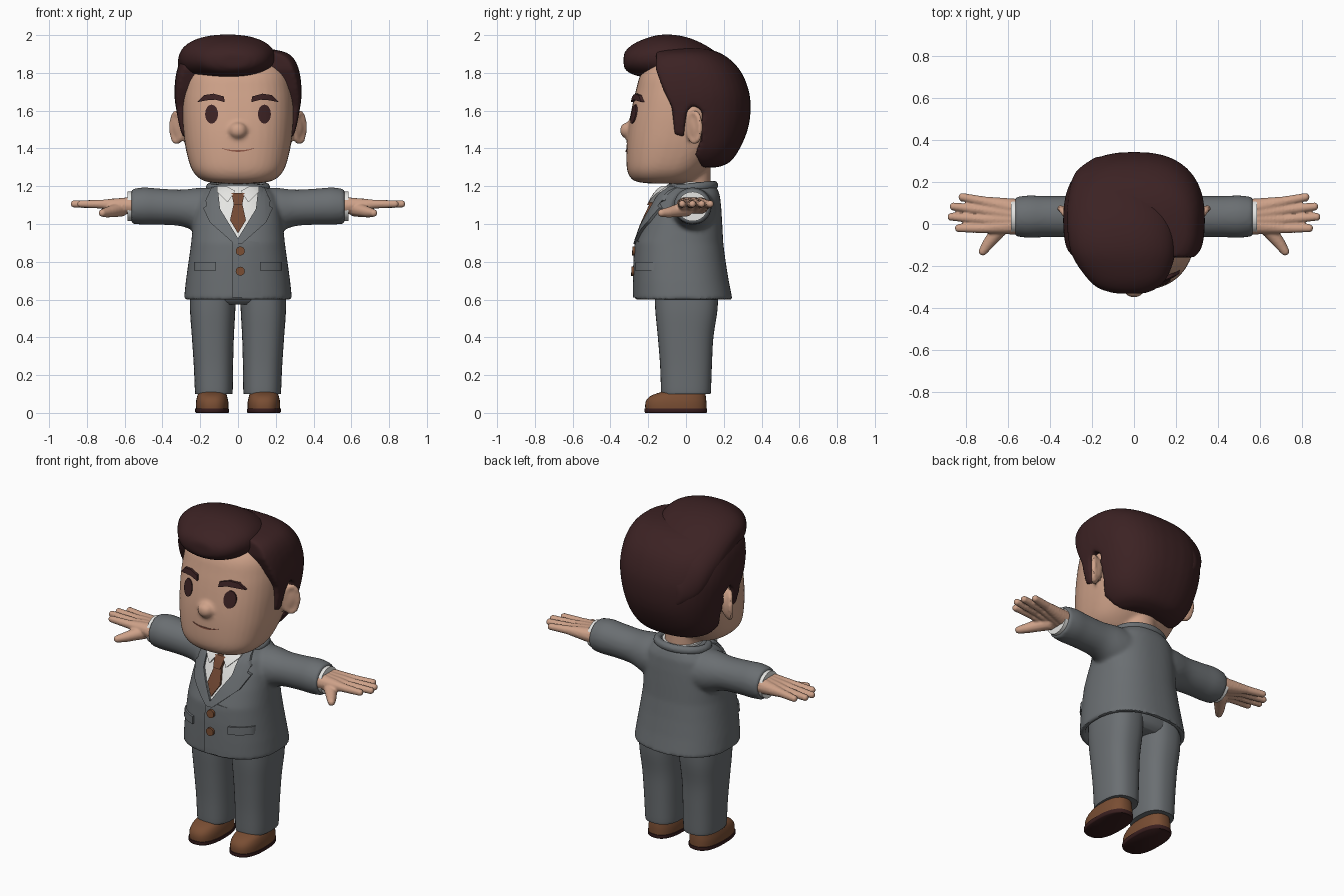
import bpy, bmesh
from math import sin, cos, pi, radians, copysign
from mathutils import Vector, Matrix
from mathutils.bvhtree import BVHTree

if "Cube" in bpy.data.objects:
    bpy.data.objects.remove(bpy.data.objects["Cube"])


def material(name, rgb):
    m = bpy.data.materials.new(name)
    m.use_nodes = True
    m.diffuse_color = (*rgb, 1)
    m.node_tree.nodes["Principled BSDF"].inputs["Base Color"].default_value = (*rgb, 1)
    return m


SKIN = material("skin", (.62, .36, .25))
SUIT = material("grey suit", (.145, .158, .168))
HAIR = material("dark brown hair", (.045, .016, .017))
SHIRT = material("white shirt", (.78, .78, .76))
LEATHER = material("brown leather", (.19, .075, .033))
TIE = material("brown tie", (.17, .066, .034))
SOLE = material("dark sole", (.04, .013, .013))
LIP = material("mouth line", (.28, .1, .065))


def loft(bm, axis, rings, power=2.3, subs=4, sides=40):
    """Skin superellipse rings (position, centre a, centre b, radius a, radius b)."""
    path = []
    for i in range(len(rings) - 1):
        a, b, c, d = (rings[max(0, min(len(rings) - 1, i + k))] for k in (-1, 0, 1, 2))
        for s in range(subs):
            t = s / subs
            path.append([q + (r - p) * t / 2 + (2 * p - 5 * q + 4 * r - w) * t * t / 2
                         + (3 * q - p - 3 * r + w) * t ** 3 / 2
                         for p, q, r, w in zip(a, b, c, d)])
    path.append(rings[-1])
    loops = []
    for pos, ca, cb, ra, rb in path:
        loop = []
        for k in range(sides):
            x, y = cos(2 * pi * k / sides), sin(2 * pi * k / sides)
            p = [ca + ra * copysign(abs(x) ** (2 / power), x),
                 cb + rb * copysign(abs(y) ** (2 / power), y)]
            p.insert("xyz".index(axis), pos)
            loop.append(bm.verts.new(p))
        loops.append(loop)
    for lo, hi in zip(loops, loops[1:]):
        for k in range(sides):
            n = (k + 1) % sides
            bm.faces.new((lo[k], lo[n], hi[n], hi[k]))
    bm.faces.new(loops[0][::-1])
    bm.faces.new(loops[-1])


def depth(rows):
    """Turn (z, half width, front y, back y) into loft rings."""
    return [(z, 0, (f + b) / 2, w, (b - f) / 2) for z, w, f, b in rows]


def ball(bm, centre, scale):
    m = Matrix.Translation(centre) @ Matrix.Diagonal((*scale, 1))
    bmesh.ops.create_icosphere(bm, subdivisions=2, radius=1, matrix=m)


def chain(bm, p, q, r0, r1, n=8):
    for i in range(n + 1):
        r = r0 + (r1 - r0) * i / n
        ball(bm, Vector(p).lerp(Vector(q), i / n), (r, r, r))


def finish(bm, name, mat, voxel=0, smooth=0, mirror=False, cutter=None):
    bmesh.ops.recalc_face_normals(bm, faces=bm.faces)
    me = bpy.data.meshes.new(name)
    bm.to_mesh(me)
    bm.free()
    ob = bpy.data.objects.new(name, me)
    bpy.context.scene.collection.objects.link(ob)
    if cutter:
        m = ob.modifiers.new("trim", "BOOLEAN")
        m.operation, m.solver, m.object = "INTERSECT", "EXACT", cutter
    if mirror:
        ob.modifiers.new("mirror", "MIRROR").use_mirror_merge = False
    if voxel:
        m = ob.modifiers.new("blend", "REMESH")
        m.mode, m.voxel_size = "VOXEL", voxel
    if smooth:
        m = ob.modifiers.new("smooth", "SMOOTH")
        m.factor, m.iterations = .5, smooth
    if ob.modifiers:
        bpy.context.view_layer.update()
        dg = bpy.context.evaluated_depsgraph_get()
        me = bpy.data.meshes.new_from_object(ob.evaluated_get(dg))
        ob.modifiers.clear()
        ob.data = me
    me.materials.clear()
    me.materials.append(mat)
    me.polygons.foreach_set("use_smooth", [True] * len(me.polygons))
    me.set_sharp_from_angle(angle=radians(42))
    return ob


def drape(name, target, outline, lift, mat, mirror=False, fade=0):
    """Lay a front outline (x, z) on a target as a raised plate."""
    tree = BVHTree.FromPolygons([v.co for v in target.data.vertices],
                                [p.vertices for p in target.data.polygons])
    bm = bmesh.new()
    bm.faces.new([bm.verts.new((x, 0, z)) for x, z in outline])
    bmesh.ops.triangulate(bm, faces=bm.faces[:])
    for axis in (0, 2):
        vals = [v.co[axis] for v in bm.verts]
        c = min(vals) + .02
        while c < max(vals):
            co, no = Vector(), Vector()
            co[axis], no[axis] = c, 1
            bmesh.ops.bisect_plane(bm, geom=bm.verts[:] + bm.edges[:] + bm.faces[:],
                                   dist=1e-5, plane_co=co, plane_no=no)
            c += .02
    left = min(v.co.x for v in bm.verts)
    for v in bm.verts:
        hit = tree.ray_cast(Vector((v.co.x, -2, v.co.z)), Vector((0, 1, 0)))[0]
        hit = hit or tree.find_nearest(Vector((v.co.x, -.1, v.co.z)))[0]
        v.co.y = hit.y - lift * (max(0, 1 - (v.co.x - left) / fade) if fade else 1)
    edges = [e for e in bm.edges if e.is_boundary]
    side = bmesh.ops.extrude_edge_only(bm, edges=edges)["geom"]
    for v in side:
        if isinstance(v, bmesh.types.BMVert):
            v.co.y += lift + .008
    return finish(bm, name, mat, mirror=mirror)


def oval(x, z, rx, rz, n=24):
    return [(x + rx * cos(2 * pi * k / n), z + rz * sin(2 * pi * k / n)) for k in range(n)]


# Head with neck, nose and ears blended in
bm = bmesh.new()
loft(bm, "z", depth([(1.215, .1, -.2, 0), (1.225, .17, -.265, .04), (1.25, .215, -.297, .07),
                     (1.3, .25, -.314, .12), (1.4, .277, -.315, .2), (1.5, .29, -.307, .25),
                     (1.6, .295, -.29, .27), (1.7, .29, -.267, .27), (1.8, .265, -.235, .23),
                     (1.88, .2, -.15, .15), (1.91, .1, -.05, .08)]), 2.5)
loft(bm, "z", [(1.1, 0, .03, .1, .1), (1.3, 0, .03, .1, .1)], 2, 1)
ball(bm, (0, -.305, 1.495), (.052, .047, .047))
for s in (-1, 1):
    ball(bm, (s * .315, .055, 1.51), (.03, .034, .078))
    for k in range(28):
        a = 2 * pi * k / 28
        ball(bm, (s * (.325 + .027 * cos(a)), .045 + .03 * cos(a), 1.512 + .078 * sin(a)),
             (.016, .016, .016))
head = finish(bm, "head", SKIN, .011, 5)

# Face details
drape("eyes", head, oval(.14, 1.582, .034, .05), .007, HAIR, True)
drape("eyebrows", head, [(.07, 1.645), (.075, 1.675), (.13, 1.69), (.18, 1.682),
                         (.216, 1.645), (.165, 1.655), (.12, 1.658)], .016, HAIR, True)
grin = [(.085 * k / 6, 1.382 + .018 * (k / 6) ** 2) for k in range(-6, 7)]
drape("mouth", head, grin + [(x, z + .01 - .09 * abs(x)) for x, z in grin[::-1]], .004, LIP)

# Side and back hair, trimmed to the hairline around face and ears
bm = bmesh.new()
hairline = [(.5, 2.2), (-.15, 2.2), (-.16, 1.82), (-.12, 1.71), (-.075, 1.62), (-.06, 1.47),
            (-.01, 1.46), (.005, 1.6), (.04, 1.63), (.085, 1.6), (.08, 1.45), (.045, 1.37),
            (.08, 1.3), (.1, 1.2), (.5, 1.2)]
base = bm.faces.new([bm.verts.new((-.6, y, z)) for y, z in hairline])
ext = bmesh.ops.extrude_face_region(bm, geom=[base])["geom"]
bmesh.ops.translate(bm, vec=(1.2, 0, 0), verts=[v for v in ext if isinstance(v, bmesh.types.BMVert)])
cutter = finish(bm, "hairline_cutter", HAIR)
cutter.hide_render = True
bm = bmesh.new()
loft(bm, "z", depth([(1.3, .17, -.1, .17), (1.33, .225, -.15, .235), (1.4, .275, -.2, .285),
                     (1.5, .308, -.28, .327), (1.6, .328, -.3, .342), (1.7, .337, -.3, .334),
                     (1.8, .327, -.29, .295), (1.87, .3, -.26, .235), (1.91, .25, -.2, .17),
                     (1.93, .15, -.1, .1)]), 2.5)
finish(bm, "side_hair", HAIR, .012, 6, cutter=cutter)
bpy.data.objects.remove(cutter)

# Swept quiff from the brow over the crown
bm = bmesh.new()
loft(bm, "y", [(-.33, -.02, 1.865, .07, .035), (-.305, -.03, 1.868, .14, .065),
               (-.25, -.035, 1.875, .195, .093), (-.15, -.05, 1.88, .245, .12),
               (-.05, -.06, 1.872, .255, .128), (.05, -.07, 1.83, .25, .143),
               (.15, -.085, 1.765, .225, .152), (.25, -.095, 1.69, .18, .14),
               (.32, -.09, 1.62, .09, .08)], 2.2)
finish(bm, "quiff", HAIR, .012, 5)

# Jacket with hollow hem and blended sleeves
bm = bmesh.new()
loft(bm, "z", depth([(.66, .245, -.235, .2), (.6, .258, -.243, .217), (.595, .287, -.272, .247),
                     (.7, .276, -.271, .226), (.8, .262, -.269, .21), (.9, .248, -.262, .197),
                     (1, .238, -.225, .192), (1.08, .228, -.188, .187), (1.15, .205, -.152, .18),
                     (1.19, .16, -.12, .165), (1.215, .11, -.09, .14)]), 2.4, 1, 56)
for s in (-1, 1):
    loft(bm, "x", [(s * x, .035, z, ry, rz) for x, z, ry, rz in
                   ((.08, 1.06, .13, .13), (.2, 1.072, .118, .12), (.3, 1.085, .1, .097),
                    (.42, 1.092, .098, .096), (.5, 1.095, .101, .099), (.565, 1.093, .093, .091))], 2)
jacket = finish(bm, "jacket", SUIT, .011, 7)

# Jacket collar around the neck
bm = bmesh.new()
for k in range(49):
    a = radians(-45 + 270 * k / 48)
    ball(bm, (.148 * cos(a), .03 + .118 * sin(a), 1.193 + .012 * sin(a)), (.024, .024, .026))
finish(bm, "jacket_collar", SUIT, .008, 4)

# Shirt, tie, lapels and jacket trim
bm = bmesh.new()
loft(bm, "z", [(1.14, 0, .03, .12, .12), (1.222, 0, .03, .112, .112)], 2, 1)
finish(bm, "shirt_neckband", SHIRT)
drape("shirt_front", jacket, [(-.11, 1.2), (-.1, 1.08), (0, .92), (.1, 1.08), (.11, 1.2)], .004, SHIRT)
drape("shirt_collar", jacket, [(.015, 1.175), (.055, 1.115), (.11, 1.17), (.112, 1.2), (.06, 1.2)],
      .03, SHIRT, True)
drape("tie_blade", jacket, [(-.022, 1.11), (-.042, 1.02), (0, .95), (.042, 1.02), (.022, 1.11)], .018, TIE)
drape("tie_knot", jacket, [(-.035, 1.165), (-.022, 1.1), (.022, 1.1), (.035, 1.165)], .03, TIE)
drape("lapels", jacket, [(0, .925), (.095, 1.08), (.108, 1.2), (.14, 1.195), (.172, 1.125),
                         (.145, 1.112), (.185, 1.085), (.15, 1.01), (.02, .895), (0, .895)],
      .017, SUIT, True)
drape("front_flap", jacket, [(-.032, .612), (-.03, .9), (0, .92), (.13, .9), (.13, .612)],
      .011, SUIT, fade=.15)
drape("pocket_flaps", jacket, [(.117, .755), (.117, .8), (.233, .8), (.233, .755)], .014, SUIT, True)
for label, z in (("upper", .857), ("lower", .75)):
    drape(label + "_button", jacket, oval(.012, z, .024, .024, 16), .02, LEATHER)

# Shirt cuffs and hands
bm = bmesh.new()
loft(bm, "x", [(.53, .035, 1.093, .08, .078), (.585, .035, 1.093, .08, .078)], 2, 1)
finish(bm, "shirt_cuffs", SHIRT, mirror=True)
bm = bmesh.new()
for wrist, knuckle, tip, reach in ((.075, .108, .128, .815), (.045, .066, .083, .857),
                                   (.02, .022, .034, .867), (-.005, -.02, -.02, .832)):
    chain(bm, (.57, wrist, 1.097), (.72, knuckle, 1.105), .047, .025)
    chain(bm, (.72, knuckle, 1.105), (reach, tip, 1.106), .025, .02)
chain(bm, (.62, 0, 1.08), (.69, -.09, 1.062), .042, .029)
chain(bm, (.69, -.09, 1.062), (.718, -.13, 1.058), .029, .021)
finish(bm, "hands", SKIN, .006, 3, True)

# Trousers
bm = bmesh.new()
loft(bm, "z", [(.1, .128, 0, .096, .128), (.115, .128, 0, .1, .132), (.25, .13, 0, .104, .137),
               (.4, .133, -.002, .111, .147), (.55, .134, .002, .12, .165),
               (.7, .13, .002, .12, .17)], 2.5)
finish(bm, "trouser_legs", SUIT, mirror=True)
bm = bmesh.new()
loft(bm, "z", [(.575, 0, 0, .2, .13), (.61, 0, 0, .235, .16), (.7, 0, 0, .24, .17)], 2.5)
finish(bm, "trouser_seat", SUIT)

# Shoes
for name, mat, rows in (
        ("shoe_soles", SOLE, ((0, .085, -.215, .108), (.006, .09, -.22, .112), (.022, .09, -.22, .112))),
        ("shoe_uppers", LEATHER, ((.02, .085, -.215, .108), (.055, .086, -.215, .108),
                                  (.085, .08, -.195, .105), (.105, .072, -.15, .1), (.12, .05, -.09, .08)))):
    bm = bmesh.new()
    loft(bm, "z", [(z, .137, b, rx, ry) for z, a, b, rx, ry in depth(rows)], 2.5, 2)
    finish(bm, name, mat, mirror=True)
